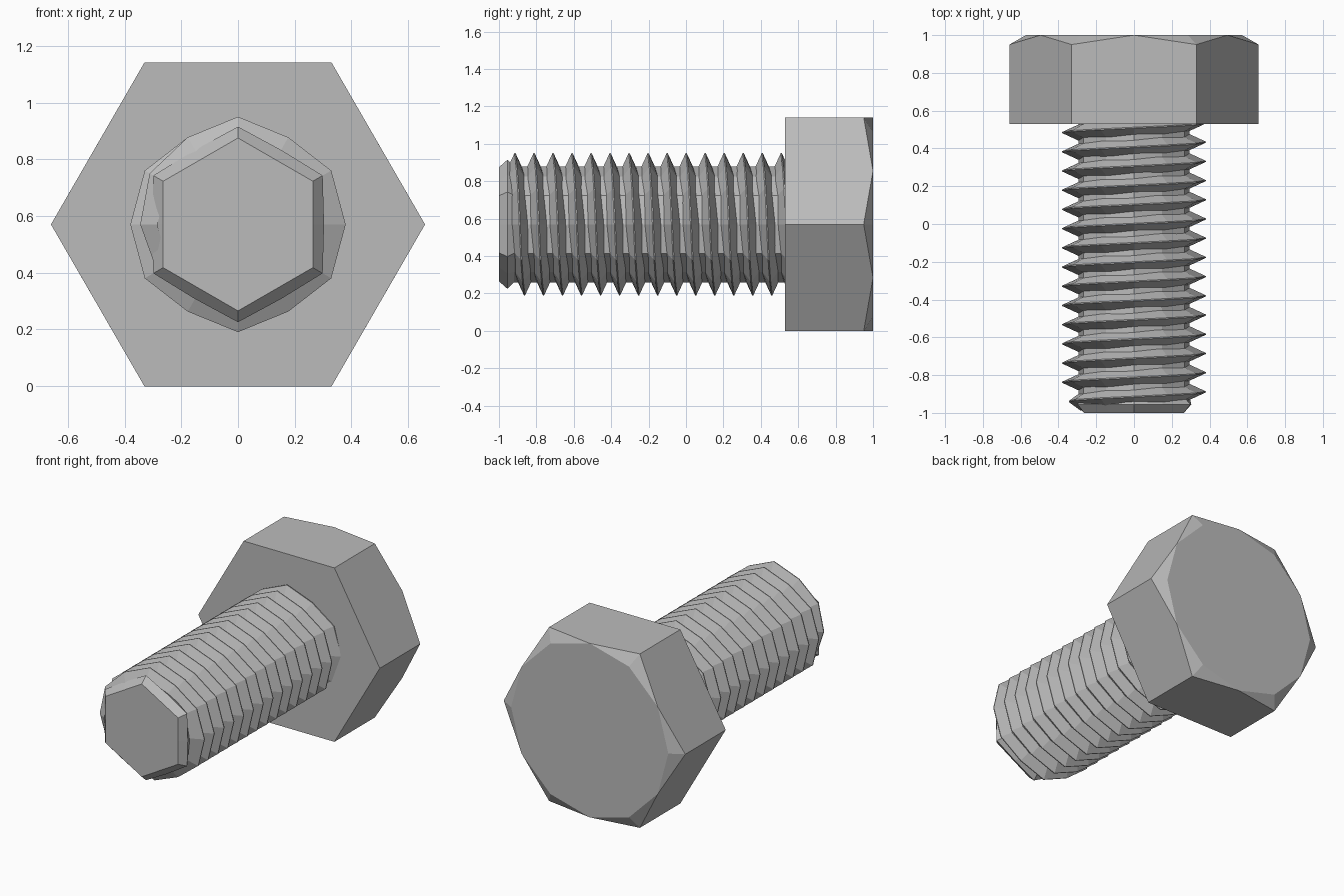
import bpy, bmesh
from math import sin, cos, pi

cube = bpy.data.objects.get("Cube")
if cube:
    bpy.data.objects.remove(cube)

AXIS_Z = 0.57      # height of the bolt axis
PITCH = 0.1017
STEPS = 12         # thread segments per turn

steel = bpy.data.materials.new("grey steel")
steel.use_nodes = True
grey = (0.5, 0.5, 0.5, 1)
steel.diffuse_color = grey
steel.node_tree.nodes["Principled BSDF"].inputs["Base Color"].default_value = grey


def point(radius, angle, y):
    return (radius * cos(angle), y, AXIS_Z + radius * sin(angle))


def finish(bm, name):
    bmesh.ops.recalc_face_normals(bm, faces=bm.faces[:])
    mesh = bpy.data.meshes.new(name)
    bm.to_mesh(mesh)
    bm.free()
    mesh.materials.append(steel)
    obj = bpy.data.objects.new(name, mesh)
    bpy.context.collection.objects.link(obj)
    return obj


def loft(bm, rings):
    """Skin a list of closed or open rings of equal length."""
    for a, b in zip(rings, rings[1:]):
        for i in range(len(a)):
            j = (i + 1) % len(a)
            bm.faces.new((a[i], a[j], b[j], b[i]))
    bm.faces.new(rings[0])
    bm.faces.new(rings[-1])


# Hexagonal head, its back corners cut down from a round cap
bm = bmesh.new()
hexagon = [i * pi / 3 for i in range(6)]
front = [bm.verts.new(point(0.66, a, 0.53)) for a in hexagon]
back = [bm.verts.new(point(0.66, a, 0.95)) for a in hexagon]
cap = [bm.verts.new(point(0.5716, i * pi / 6, 1)) for i in range(12)]
bm.faces.new(front)
bm.faces.new(cap)
for i in range(6):
    j = (i + 1) % 6
    mid, corner = cap[2 * i + 1], cap[2 * i]
    bm.faces.new((front[i], front[j], back[j], mid, back[i]))
    bm.faces.new((back[i], mid, corner))
    bm.faces.new((back[i], corner, cap[2 * i - 1]))
finish(bm, "bolt_head")

# Shank core with a chamfered, six-sided tip
bm = bmesh.new()
rings = []
for y, r, flat in ((-1, 0.305, 0.866), (-0.955, 0.345, 0.88),
                   (-0.92, 0.31, 0.95), (0.56, 0.31, 0.95)):
    rings.append([bm.verts.new(point(r * (1 if i % 2 else flat), i * pi / 6, y))
                  for i in range(STEPS)])
loft(bm, rings)
finish(bm, "shank_core")

# Right-handed thread: a triangular ridge wound around the core
bm = bmesh.new()
rings = []
for n in range(STEPS * 15 + 2):
    angle = 1.25 * pi - n * 2 * pi / STEPS
    y = -0.91 - (angle - pi / 2) / (2 * pi) * PITCH
    side = round(angle / (pi / 6) - 0.01) % 12
    angle = side * pi / 6
    crest = 0.355 if side in (2, 4, 8, 10) else 0.38
    crest = min(crest, 0.33 + 0.015 * n)
    half = PITCH * 0.46
    rings.append([bm.verts.new(point(r, angle, y + d)) for r, d in
                  ((0.285, -half), (crest, -0.003), (crest, 0.003), (0.285, half))])
loft(bm, rings)
finish(bm, "thread")
